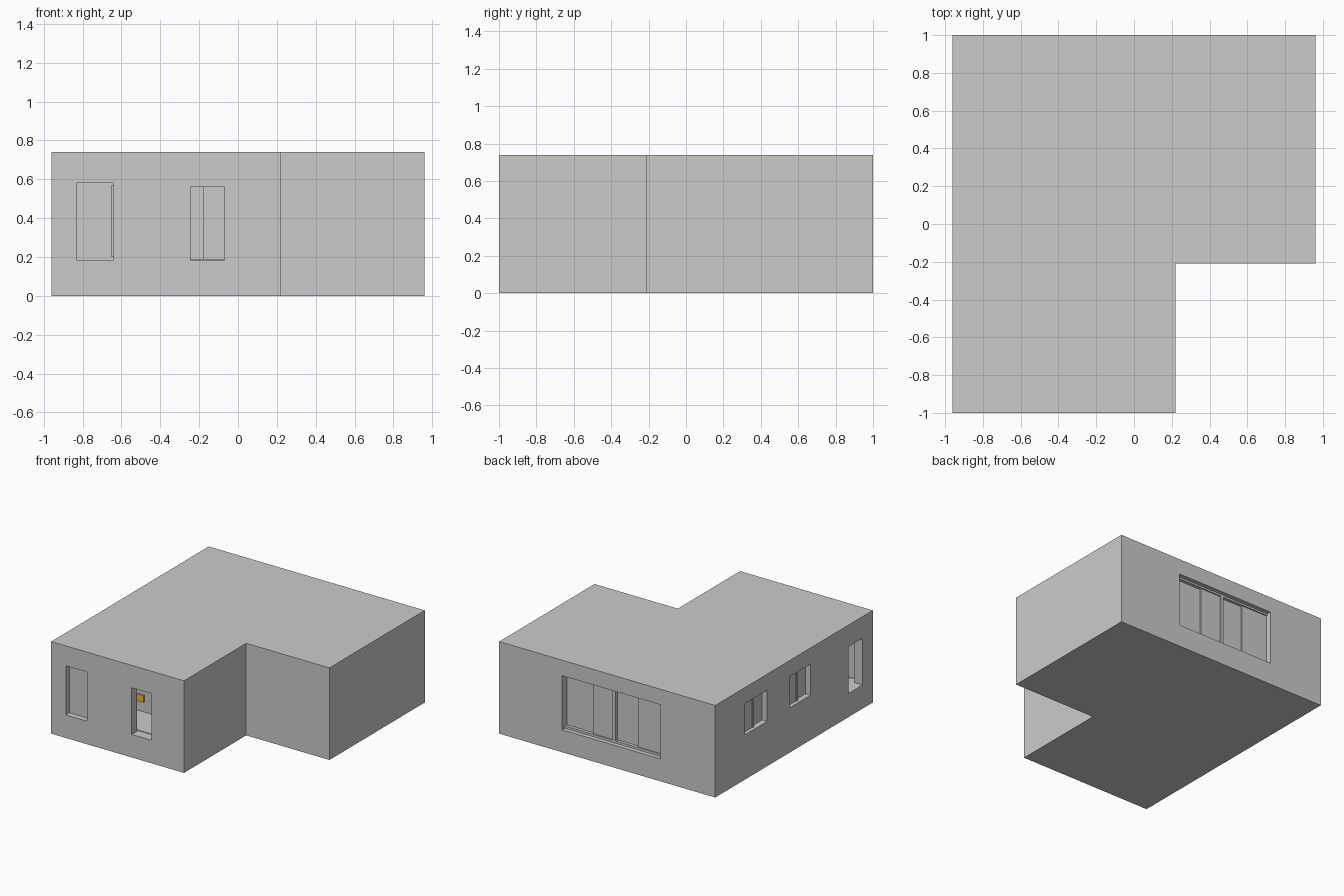
import bpy, bmesh

if "Cube" in bpy.data.objects:
    bpy.data.objects.remove(bpy.data.objects["Cube"])

H = 0.74          # building height
T = 0.07          # wall thickness
FLOOR = 0.19      # interior floor level


def prism(name, pts, z0, z1):
    """Upright prism over a counter-clockwise outline."""
    bm = bmesh.new()
    face = bm.faces.new([bm.verts.new((x, y, z0)) for x, y in pts])
    out = bmesh.ops.extrude_face_region(bm, geom=[face])
    bmesh.ops.translate(bm, vec=(0, 0, z1 - z0),
                        verts=[v for v in out["geom"] if isinstance(v, bmesh.types.BMVert)])
    bmesh.ops.recalc_face_normals(bm, faces=bm.faces)
    me = bpy.data.meshes.new(name)
    bm.to_mesh(me)
    bm.free()
    ob = bpy.data.objects.new(name, me)
    bpy.context.collection.objects.link(ob)
    return ob


def box(name, x0, x1, y0, y1, z0, z1):
    return prism(name, [(x0, y0), (x1, y0), (x1, y1), (x0, y1)], z0, z1)


def cut(target, cutter):
    m = target.modifiers.new("cut_" + cutter.name, 'BOOLEAN')
    m.operation = 'DIFFERENCE'
    m.solver = 'EXACT'
    m.object = cutter
    bpy.context.view_layer.objects.active = target
    bpy.ops.object.modifier_apply(modifier=m.name)
    bpy.data.objects.remove(cutter, do_unlink=True)


def l_outline(i):
    """L-shaped plan, inset by i."""
    return [(-0.96 + i, -1 + i), (0.22 - i, -1 + i), (0.22 - i, -0.21 + i),
            (0.96 - i, -0.21 + i), (0.96 - i, 1 - i), (-0.96 + i, 1 - i)]


# Hollow L-shaped shell
shell = prism("building_shell", l_outline(0), 0, H)
cut(shell, prism("room_void", l_outline(T), FLOOR, 0.68))

# Openings in front, back and left walls
openings = [
    ("front_door_hole", -0.83, -0.64, -1.1, -0.92, 0.185, 0.58),
    ("front_opening_hole", -0.245, -0.07, -1.1, -0.92, 0.185, 0.56),
    ("back_window_hole", -0.475, 0.40, 0.92, 1.1, 0.18, 0.615),
    ("left_window_hole_1", -1.1, -0.88, 0.34, 0.62, 0.36, 0.61),
    ("left_window_hole_2", -1.1, -0.88, -0.21, 0.06, 0.36, 0.61),
    ("left_opening_hole", -1.1, -0.88, -0.87, -0.69, 0.19, 0.565),
]
for o in openings:
    cut(shell, box(*o))

# Front door leaf, with a thin jamb strip on its right
box("front_door_leaf", -0.83, -0.64, -0.955, -0.93, 0.185, 0.58)
box("front_door_jamb", -0.65, -0.64, -0.965, -0.955, 0.20, 0.57)

# Back window: four sliding panes on two tracks, frame and centre mullion
xs = [-0.475, -0.24, -0.038, 0.155, 0.40]
for i in range(4):
    y = 0.955 if i % 2 == 0 else 0.94
    box(f"back_pane_{i + 1}", xs[i], xs[i + 1], y - 0.012, y, 0.18, 0.615)
box("back_mullion", -0.05, -0.026, 0.93, 0.968, 0.18, 0.615)
box("back_bottom_rail", -0.475, 0.40, 0.93, 0.965, 0.18, 0.198)
box("back_top_rail", -0.475, 0.40, 0.93, 0.965, 0.60, 0.615)

# Left windows: two sliding panes and a stile each
for n, (y0, y1) in enumerate([(0.34, 0.62), (-0.21, 0.06)], 1):
    ym = (y0 + y1) / 2
    box(f"left_pane_{n}a", -0.915, -0.903, y0, ym, 0.36, 0.61)
    box(f"left_pane_{n}b", -0.93, -0.918, ym, y1, 0.36, 0.61)
    box(f"left_stile_{n}", -0.935, -0.90, ym - 0.01, ym + 0.01, 0.36, 0.61)

# Interior partition and the orange panel seen through the front opening
box("partition", -0.62, -0.175, -0.64, -0.58, FLOOR, 0.68)
panel = box("orange_panel", -0.445, -0.385, -0.65, -0.64, 0.27, 0.325)
mat = bpy.data.materials.new("orange")
mat.diffuse_color = (0.85, 0.5, 0.02, 1)
mat.use_nodes = True
mat.node_tree.nodes["Principled BSDF"].inputs["Base Color"].default_value = mat.diffuse_color
panel.data.materials.append(mat)
